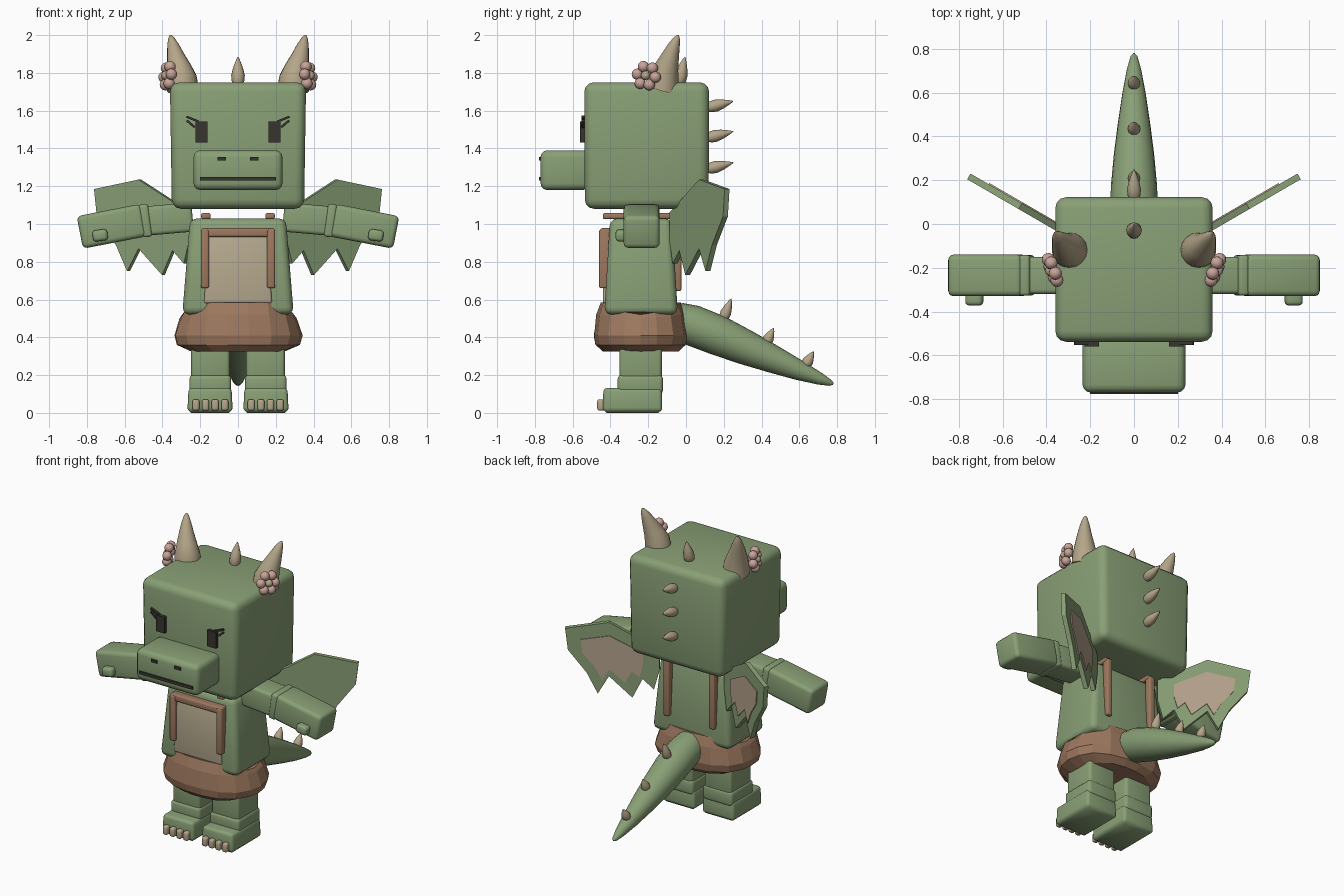
import bpy, bmesh, math, random
from mathutils import Vector, Matrix

random.seed(4)
old = bpy.data.objects.get("Cube")
if old:
    bpy.data.objects.remove(old, do_unlink=True)


def material(name, rgb):
    m = bpy.data.materials.new(name)
    m.use_nodes = True
    col = (*rgb, 1)
    m.diffuse_color = col
    bsdf = m.node_tree.nodes["Principled BSDF"]
    bsdf.inputs["Base Color"].default_value = col
    bsdf.inputs["Roughness"].default_value = 0.8
    return m


GREEN = material("scale green", (0.25, 0.35, 0.18))
CREAM = material("belly cream", (0.48, 0.41, 0.28))
HORN = material("horn bone", (0.46, 0.38, 0.25))
BROWN = material("cloth brown", (0.34, 0.19, 0.115))
PINK = material("petal pink", (0.58, 0.37, 0.32))
DARK = material("dark charcoal", (0.04, 0.035, 0.03))
MEMBRANE = material("wing membrane", (0.47, 0.37, 0.27))


def finish(name, bm, mat, smooth=True):
    bmesh.ops.recalc_face_normals(bm, faces=bm.faces)
    mesh = bpy.data.meshes.new(name)
    bm.to_mesh(mesh)
    bm.free()
    mesh.materials.append(mat)
    ob = bpy.data.objects.new(name, mesh)
    bpy.context.collection.objects.link(ob)
    if smooth:
        bpy.ops.object.select_all(action='DESELECT')
        ob.select_set(True)
        bpy.context.view_layer.objects.active = ob
        bpy.ops.object.shade_smooth_by_angle(angle=math.radians(40))
    return ob


def box(name, center, size, mat, bevel=0.0, taper=(1, 1), tilt=0):
    """Rounded box; taper scales the top, tilt turns it about y in degrees."""
    bm = bmesh.new()
    bmesh.ops.create_cube(bm, size=1)
    for v in bm.verts:
        k = taper if v.co.z > 0 else (1, 1)
        v.co = Vector((v.co.x * size[0] * k[0], v.co.y * size[1] * k[1], v.co.z * size[2]))
    if bevel:
        bmesh.ops.bevel(bm, geom=bm.edges[:], offset=bevel, segments=3,
                        profile=0.5, affect='EDGES')
    bm.transform(Matrix.Translation(center) @ Matrix.Rotation(math.radians(tilt), 4, 'Y'))
    return finish(name, bm, mat)


def skin_rings(bm, rings):
    loops = [[bm.verts.new(p) for p in r] for r in rings]
    n = len(loops[0])
    for a, b in zip(loops, loops[1:]):
        for i in range(n):
            j = (i + 1) % n
            bm.faces.new((a[i], a[j], b[j], b[i]))
    bm.faces.new(loops[0])
    bm.faces.new(loops[-1])


def sweep(name, path, mat, sides=16):
    """Round tapering body through (point, radius) pairs."""
    pts = [Vector(p) for p, r in path]
    q = Vector((0, 0, 1)).rotation_difference(pts[-1] - pts[0])
    angles = [math.tau * i / sides for i in range(sides)]
    bm = bmesh.new()
    skin_rings(bm, [[p + q @ Vector((r * math.cos(a), r * math.sin(a), 0)) for a in angles]
                    for p, (_, r) in zip(pts, path)])
    return finish(name, bm, mat)


def spike(name, base, tip, r):
    base, tip = Vector(base), Vector(tip)
    shape = ((0, 0.65), (0.15, 0.92), (0.35, 1), (0.6, 0.75), (0.85, 0.35), (1, 0.06))
    sweep(name, [(base.lerp(tip, t), r * k) for t, k in shape], HORN, 12)


# Head and snout
box("head", (0, -0.208, 1.415), (0.70, 0.655, 0.67), GREEN, 0.05, (1.03, 1.01))
box("snout", (0, -0.64, 1.285), (0.47, 0.26, 0.21), GREEN, 0.035)
box("mouth", (0, -0.77, 1.24), (0.40, 0.016, 0.02), DARK)

# Torso with belly plate and bib
box("torso", (0, -0.238, 0.775), (0.59, 0.39, 0.51), GREEN, 0.04, (0.86, 0.84))
box("belly_plate", (0, -0.415, 0.77), (0.36, 0.05, 0.38), CREAM, 0.012, (0.86, 1))
box("bib_top", (0, -0.425, 0.955), (0.39, 0.06, 0.045), BROWN, 0.01)

# Baggy shorts, faceted
bm = bmesh.new()
rings = []
for z, rx, ry, wave in ((0.52, 0.295, 0.215, 0.065), (0.50, 0.31, 0.235, 0.02),
                        (0.41, 0.34, 0.25, 0), (0.36, 0.325, 0.24, 0), (0.325, 0.25, 0.2, 0)):
    ring = []
    for i in range(18):
        a = math.tau * i / 18
        c, s = math.cos(a), math.sin(a)
        k = (abs(c) ** 2.5 + abs(s) ** 2.5) ** -0.4 * random.uniform(0.98, 1.01)
        ring.append((rx * c * k, -0.24 + ry * s * k, z + wave * min(1, 1.6 * s * s)))
    rings.append(ring)
skin_rings(bm, rings)
finish("shorts", bm, BROWN, smooth=False)

# Tail and all the spikes along the middle
sweep("tail", [((0, -0.06, 0.49), 0.10), ((0, 0.03, 0.465), 0.108), ((0, 0.17, 0.41), 0.106),
               ((0, 0.32, 0.345), 0.092), ((0, 0.46, 0.285), 0.074), ((0, 0.6, 0.225), 0.053),
               ((0, 0.71, 0.18), 0.032), ((0, 0.765, 0.158), 0.016), ((0, 0.78, 0.153), 0.004)],
      GREEN, 20)
spike("crown_spike", (0, -0.04, 1.735), (0, -0.005, 1.885), 0.036)
for i, z in enumerate((1.62, 1.46, 1.295)):
    spike(f"head_spike_{i}", (0, 0.11, z - 0.005), (0, 0.25, z + 0.03), 0.032)
for i, (y, z, h) in enumerate(((0.195, 0.49, 0.115), (0.42, 0.36, 0.09), (0.63, 0.245, 0.08))):
    spike(f"tail_spike_{i}", (0, y, z), (0, y + 0.045, z + h), 0.029)


def wing(name, outline, s, depth, offset, mat):
    """Slab in the slanted wing plane, thick along the plane's normal."""
    normal = Vector((-0.5 * s, 0.86, 0))
    bm = bmesh.new()
    base = [Vector((s * x, 0.58 * (x - 0.38), z)) for x, z in outline]
    skin_rings(bm, [[p + normal * d for p in base] for d in (offset, offset + depth)])
    finish(name, bm, mat, smooth=False)


WING = [(0.25, 1.06), (0.52, 1.235), (0.755, 1.185), (0.74, 1.04), (0.64, 0.89), (0.58, 0.75),
        (0.52, 0.87), (0.395, 0.73), (0.34, 0.86), (0.28, 0.79), (0.25, 0.92)]
PATCH = [(0.51 + (x - 0.51) * 0.66, 1.0 + (z - 1.0) * 0.62) for x, z in WING]

# Everything that comes in pairs
for side, s in (("left", 1), ("right", -1)):
    # Face details
    box(f"{side}_eye", (s * 0.193, -0.545, 1.487), (0.065, 0.03, 0.11), DARK)
    box(f"{side}_lash_upper", (s * 0.24, -0.543, 1.555), (0.07, 0.02, 0.012), DARK, 0, (1, 1), -22 * s)
    box(f"{side}_lash_lower", (s * 0.25, -0.543, 1.53), (0.055, 0.02, 0.012), DARK, 0, (1, 1), -40 * s)
    box(f"{side}_nostril", (s * 0.087, -0.77, 1.345), (0.045, 0.016, 0.02), DARK)

    # Horn
    sweep(f"{side}_horn", [((s * 0.293, -0.12, 1.72), 0.084), ((s * 0.298, -0.117, 1.77), 0.08),
                           ((s * 0.312, -0.103, 1.83), 0.064), ((s * 0.33, -0.083, 1.89), 0.047),
                           ((s * 0.345, -0.062, 1.95), 0.03), ((s * 0.354, -0.048, 1.985), 0.016),
                           ((s * 0.357, -0.042, 2.0), 0.005)], HORN)

    # Flower beside the horn
    mid = Vector((s * 0.372, -0.21, 1.785))
    turn = Vector((0, 0, 1)).rotation_difference(Vector((s * 0.92, -0.36, 0.12)))
    for i in range(7):
        a = math.tau * i / 6
        pos = Vector((0, 0, 0.012)) if i == 6 else Vector((math.cos(a), math.sin(a), 0)) * 0.052
        bm = bmesh.new()
        bmesh.ops.create_uvsphere(bm, u_segments=12, v_segments=8, radius=0.024 if i == 6 else 0.03)
        bm.transform(Matrix.Translation(mid + turn @ pos))
        finish(f"{side}_flower_center" if i == 6 else f"{side}_petal_{i}",
               bm, HORN if i == 6 else PINK)

    # Arm, hand and thumb
    box(f"{side}_upper_arm", (s * 0.38, -0.235, 1.025), (0.28, 0.17, 0.155), GREEN, 0.02, (1, 1), 5 * s)
    box(f"{side}_elbow_cuff", (s * 0.49, -0.235, 1.018), (0.05, 0.185, 0.175), GREEN, 0.015, (1, 1), 8 * s)
    box(f"{side}_forearm", (s * 0.668, -0.235, 0.988), (0.345, 0.19, 0.175), GREEN, 0.025, (1, 1), 11 * s)
    box(f"{side}_thumb", (s * 0.73, -0.335, 0.94), (0.08, 0.075, 0.06), GREEN, 0.018, (1, 1), 8 * s)

    # Wing with pale membrane on its back
    wing(f"{side}_wing", WING, s, 0.03, -0.015, GREEN)
    wing(f"{side}_wing_membrane", PATCH, s, 0.008, 0.013, MEMBRANE)

    # Straps
    box(f"{side}_strap_front", (s * 0.175, -0.43, 0.815), (0.042, 0.06, 0.31), BROWN, 0.01)
    box(f"{side}_strap_shoulder", (s * 0.17, -0.24, 1.042), (0.05, 0.40, 0.032), BROWN, 0.01)
    box(f"{side}_strap_back", (s * 0.17, -0.05, 0.845), (0.042, 0.05, 0.40), BROWN, 0.01)

    # Leg, ankle, foot and claws
    box(f"{side}_leg", (s * 0.146, -0.24, 0.29), (0.205, 0.225, 0.24), GREEN, 0.02)
    box(f"{side}_ankle", (s * 0.147, -0.242, 0.15), (0.22, 0.24, 0.10), GREEN, 0.02)
    box(f"{side}_foot", (s * 0.148, -0.283, 0.069), (0.24, 0.315, 0.125), GREEN, 0.02, (0.95, 0.98))
    for i in range(4):
        box(f"{side}_claw_{i}", (s * (0.07 + 0.051 * i), -0.445, 0.042), (0.037, 0.05, 0.06), HORN, 0.012)

# Rest the soles on the ground
for ob in bpy.context.collection.objects:
    if ob.name.endswith("_foot"):
        low = min(v.co.z for v in ob.data.vertices)
        for v in ob.data.vertices:
            if v.co.z < low + 0.001:
                v.co.z = 0
